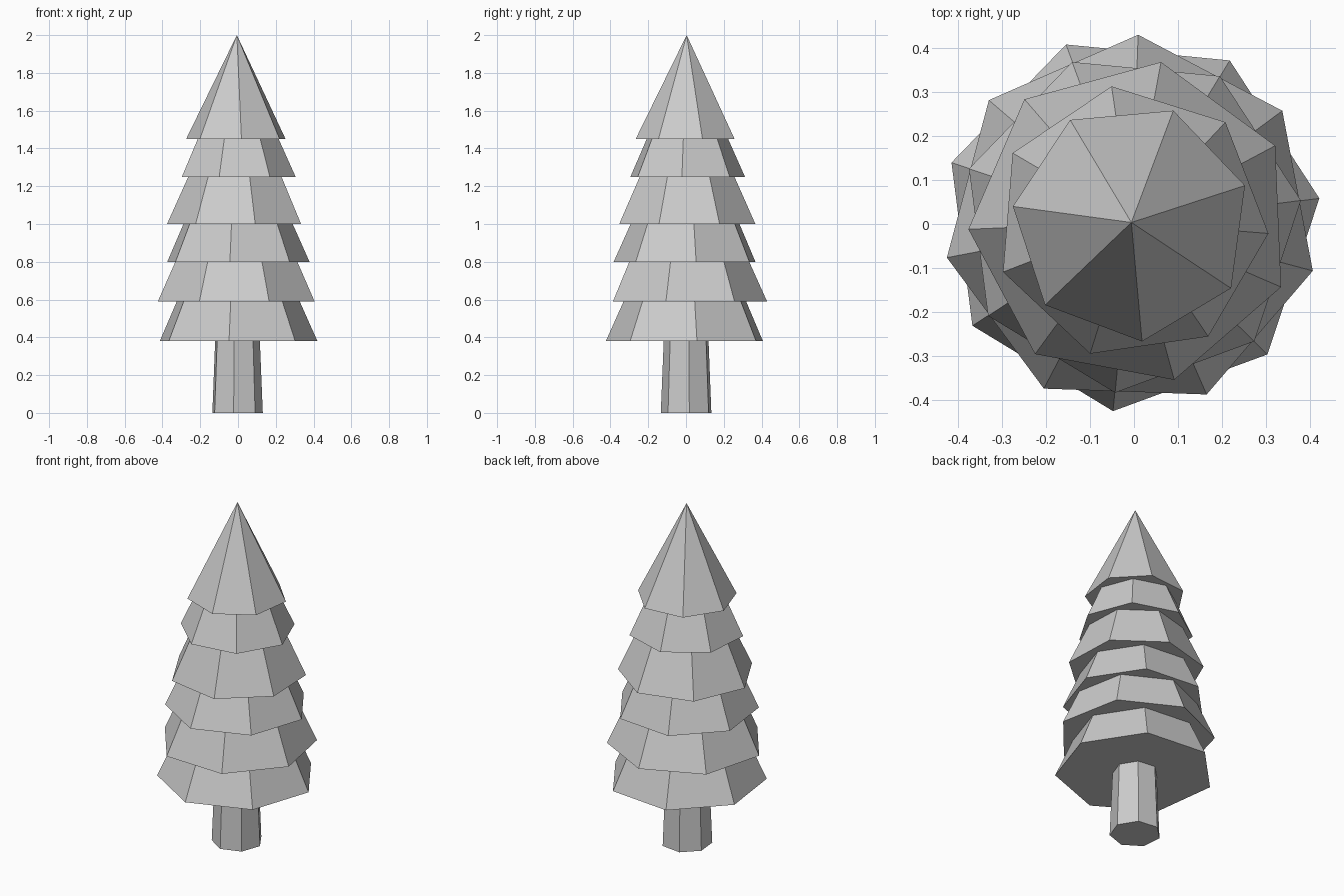
import bpy, math

if "Cube" in bpy.data.objects:
    bpy.data.objects.remove(bpy.data.objects["Cube"])

CX, CY, SIDES = -0.006, 0.0035, 7


def tapered(name, z0, z1, r0, r1, phase):
    """Closed seven-sided frustum (or cone when r1 is 0), first corner at phase degrees."""
    bpy.ops.mesh.primitive_cone_add(vertices=SIDES, radius1=r0, radius2=r1,
                                    depth=z1 - z0, location=(CX, CY, (z0 + z1) / 2))
    ob = bpy.context.object
    ob.name = name
    # turn so that the first corner lies exactly at the wanted angle
    v = min(ob.data.vertices, key=lambda v: v.co.z).co
    ob.rotation_euler.z = math.radians(phase) - math.atan2(v.y, v.x)
    return ob


# trunk
tapered("trunk", 0.0, 0.39, 0.138, 0.122, 5.8)

# foliage tiers: bottom height, bottom radius, corner angle
tiers = [(0.38, 0.430, 7.3), (0.59, 0.426, 36.5), (0.80, 0.388, 7.4),
         (1.00, 0.370, 28.1), (1.25, 0.312, -4.6)]
tops = [t[0] for t in tiers[1:]] + [1.45]
for i, ((z, r, phase), top) in enumerate(zip(tiers, tops)):
    h = top - z + 0.01
    tapered(f"foliage_tier_{i + 1}", z, z + h, r, r - 0.45 * h, phase)

# pointed crown
tapered("foliage_crown", 1.45, 2.0, 0.271, 0.0, 18.0)
